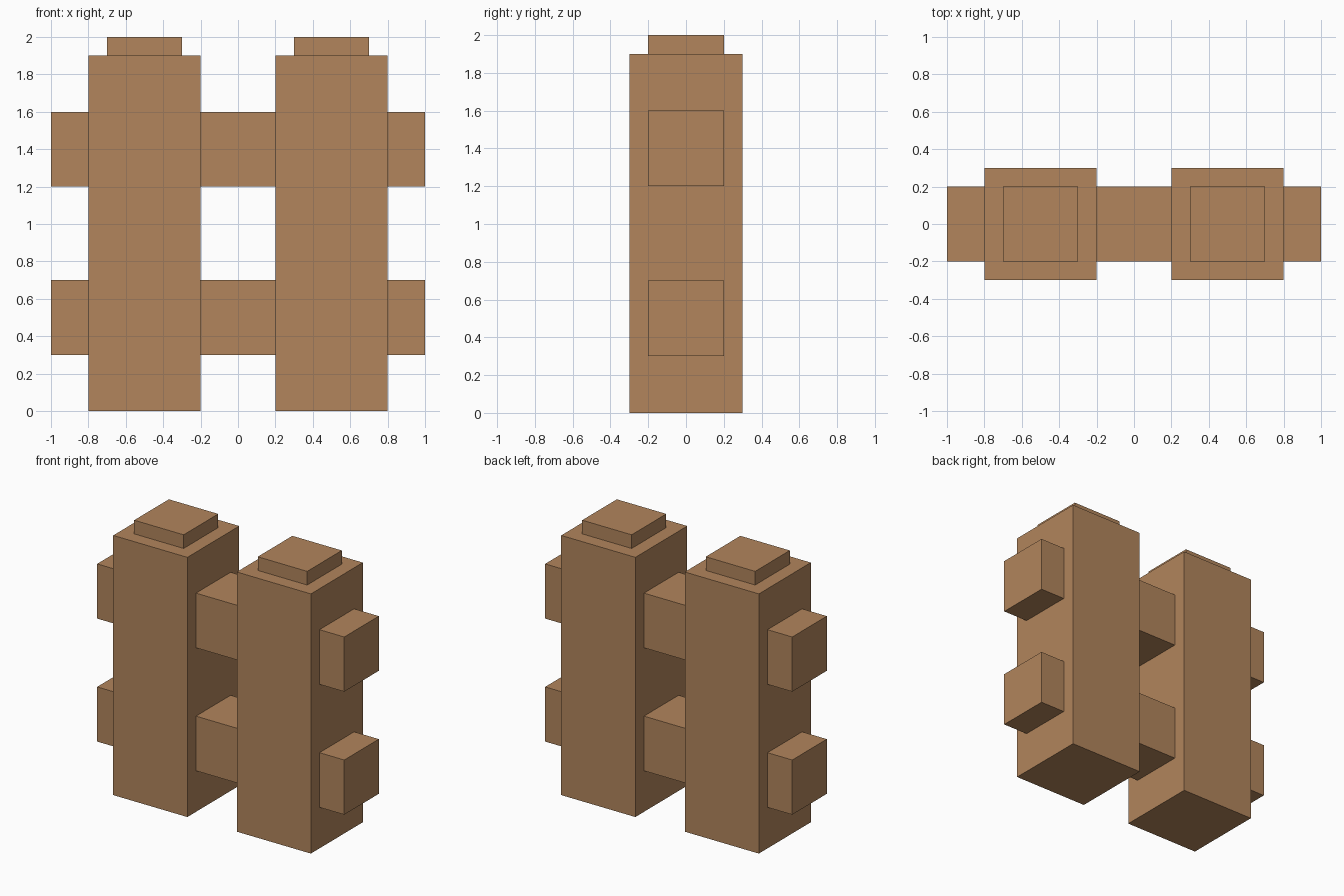
import bpy

cube = bpy.data.objects.get("Cube")
if cube:
    bpy.data.objects.remove(cube, do_unlink=True)

# Single warm wood colour
wood = bpy.data.materials.new("warm wood")
wood.use_nodes = True
color = (0.445, 0.235, 0.107, 1.0)
wood.diffuse_color = color
wood.node_tree.nodes["Principled BSDF"].inputs["Base Color"].default_value = color


def box(name, size, x, z_bottom):
    """Flat-shaded box centred on y = 0, standing on z_bottom."""
    bpy.ops.mesh.primitive_cube_add(size=1, location=(x, 0, z_bottom + size[2] / 2))
    obj = bpy.context.object
    obj.name = name
    obj.scale = size
    bpy.ops.object.transform_apply(location=False, rotation=False, scale=True)
    obj.data.materials.append(wood)
    return obj


# Two upright posts, each with a small square cap
for side, x in (("left", 0.5), ("right", -0.5)):
    box(f"{side}_post", (0.6, 0.6, 1.9), x, 0.0)
    box(f"{side}_post_cap", (0.4, 0.4, 0.1), x, 1.9)

# Two rails running through both posts
for level, z in (("lower", 0.3), ("upper", 1.2)):
    box(f"{level}_rail", (2.0, 0.4, 0.4), 0.0, z)
